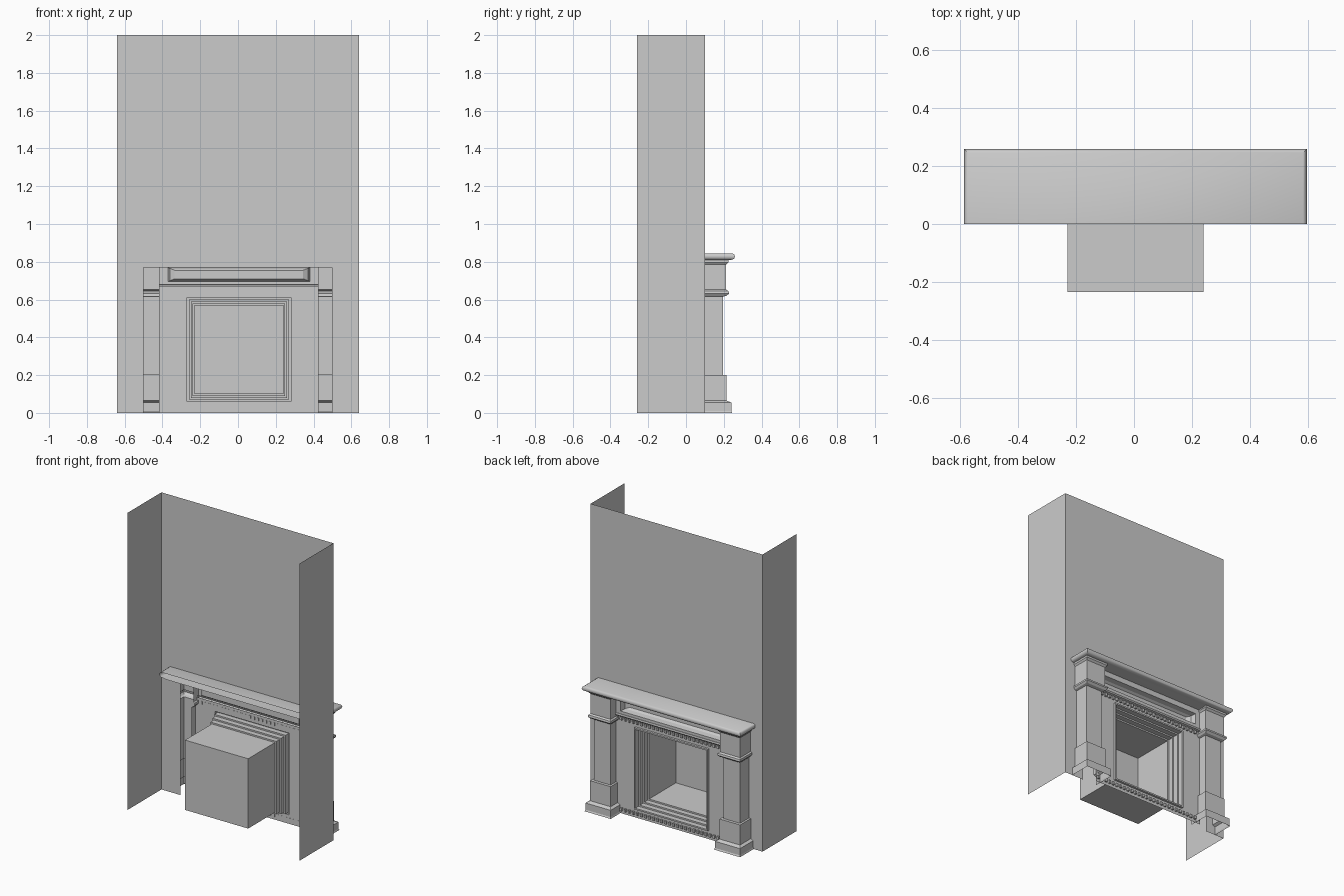
import bpy, bmesh, math

if "Cube" in bpy.data.objects:
    bpy.data.objects.remove(bpy.data.objects["Cube"])

CX = 0.005      # mantel centre line
WALL_Y = 0.10   # plane of the chimney wall


def make(name, loops, closed, caps=(), smooth=False):
    """Skin a stack of point loops; caps lists loop indices to fill."""
    bm = bmesh.new()
    rows = [[bm.verts.new(p) for p in loop] for loop in loops]
    for a, b in zip(rows, rows[1:]):
        n = len(a)
        for i in range(n if closed else n - 1):
            j = (i + 1) % n
            bm.faces.new((a[i], a[j], b[j], b[i]))
    for c in caps:
        bm.faces.new(rows[c])
    bmesh.ops.recalc_face_normals(bm, faces=bm.faces)
    me = bpy.data.meshes.new(name)
    bm.to_mesh(me)
    bm.free()
    ob = bpy.data.objects.new(name, me)
    bpy.context.collection.objects.link(ob)
    if smooth:
        bpy.ops.object.select_all(action='DESELECT')
        ob.select_set(True)
        bpy.context.view_layer.objects.active = ob
        bpy.ops.object.shade_smooth_by_angle(angle=math.radians(40))
    return ob


def u_loop(cx, half, back, front, z):
    """Three-sided outline, open towards the wall."""
    return [(cx - half, back, z), (cx - half, front, z),
            (cx + half, front, z), (cx + half, back, z)]


def rect(half, z0, z1, y):
    """Upright rectangle facing the room."""
    return [(CX - half, y, z0), (CX + half, y, z0),
            (CX + half, y, z1), (CX - half, y, z1)]


# chimney wall: thin sheet with a notch for the fireplace
outline = [(-.64, 0), (-.5, 0), (-.5, .77), (.497, .77),
           (.497, 0), (.64, 0), (.64, 2), (-.64, 2)]
make("chimney_wall", [[(x, WALL_Y, z) for x, z in outline]], True, caps=(0,))
for side, s in (("left", -1), ("right", 1)):
    make("wall_return_" + side,
         [[(s * .64, -.26, z), (s * .64, WALL_Y, z)] for z in (0, 2)], False)

# columns: hollow stepped pilasters
column = [(.05, 0), (.045, .01), (.045, .055), (.02, .065), (.02, .2), (0, .2),
          (0, .615), (.02, .62), (.033, .632), (.03, .645), (.018, .652),
          (.018, .785), (.03, .797), (.03, .812)]
for side, s in (("left", -1), ("right", 1)):
    make("column_" + side,
         [u_loop(CX + s * .482, .062 + .7 * o, WALL_Y, .195 + o, z)
          for o, z in column], False)

# mantel shelf: rounded front and ends, open back
shelf = [(-.03, .806), (-.012, .81), (.008, .811), (.017, .817), (.021, .828),
         (.017, .839), (.008, .845)]
make("mantel_shelf",
     [u_loop(CX, .57 + o, 0, .238 + o, z) for o, z in shelf],
     False, caps=(0, -1), smooth=True)

# surround panel with stepped moulding receding to the firebox
steps = [(0, .14), (0, .155), (.01, .155), (.01, .12), (.02, .12), (.02, .085),
         (.03, .085), (.03, .05), (.04, .05), (.04, .03)]
make("surround_panel",
     [rect(.422, 0, .67, .14)] +
     [rect(.275 - i, .06 + i, .61 - i, y) for i, y in steps], True)

# firebox: open box behind the wall
make("firebox", [rect(.235, .10, .57, .03), rect(.235, .10, .57, -.235)],
     True, caps=(1,))

# frieze: recessed tray between the column heads
make("frieze", [rect(.422, .67, .81, .155), rect(.375, .695, .77, .155),
                rect(.365, .70, .765, .12), rect(.34, .71, .755, .105)],
     True, caps=(3,))

# ledge under the frieze
ledge = [(0, .655), (.018, .66), (.022, .668), (.018, .676), (0, .68)]
make("frieze_ledge",
     [[(CX - .42, .14 + o, z), (CX + .42, .14 + o, z)] for o, z in ledge], False)

# rows of small dentils above and below the opening
for row, z in (("upper", .642), ("lower", .03)):
    loc = bmesh.new()
    for k in range(28):
        cube = bmesh.ops.create_cube(loc, size=1)["verts"]
        bmesh.ops.scale(loc, vec=(.014, .014, .02), verts=cube)
        bmesh.ops.translate(loc, vec=(CX - .405 + k * .03, .145, z), verts=cube)
    me = bpy.data.meshes.new(row + "_dentils")
    loc.to_mesh(me)
    loc.free()
    bpy.context.collection.objects.link(
        bpy.data.objects.new(row + "_dentils", me))
